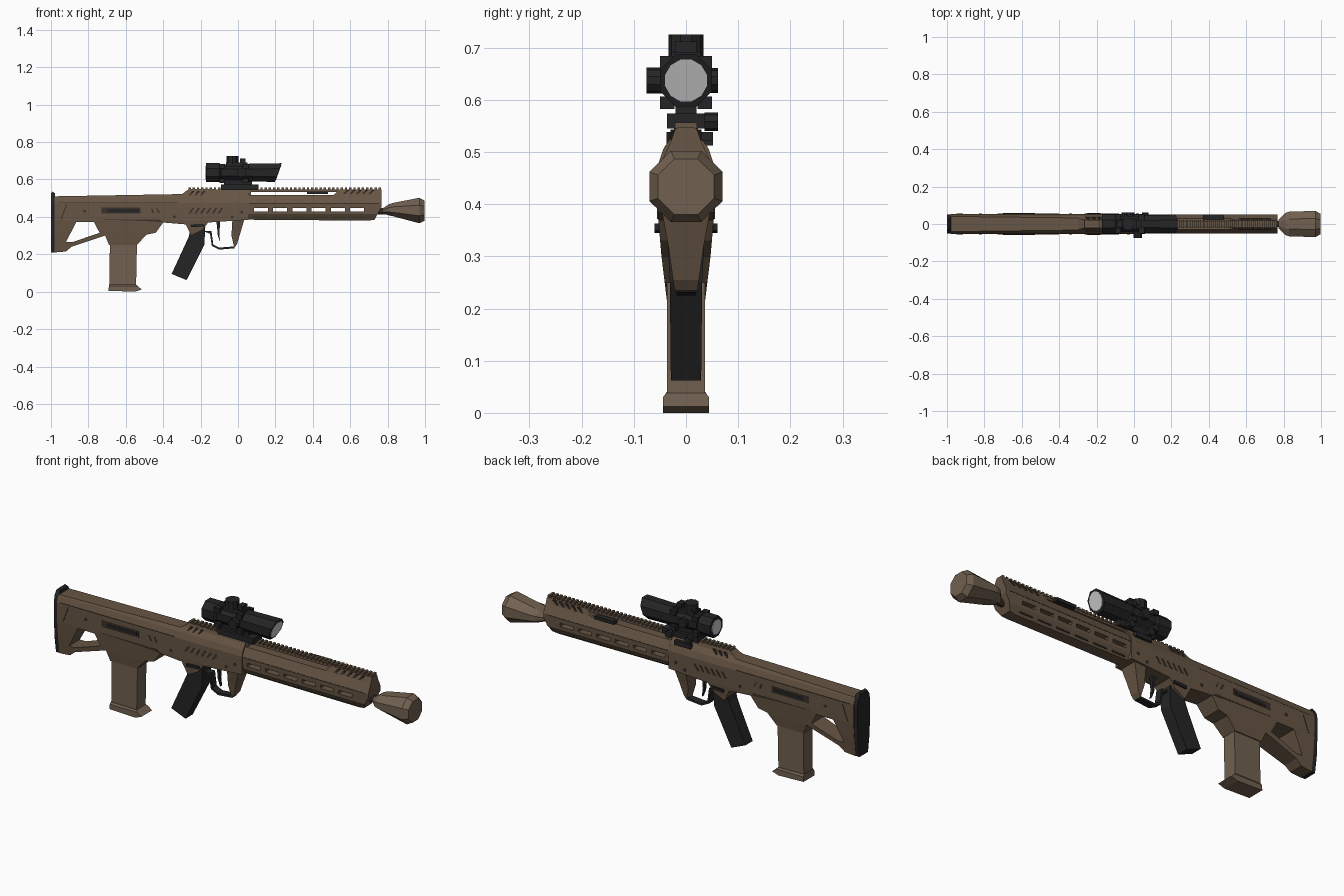
import bpy, bmesh, math
from mathutils import Vector


def mat(name, col):
    m = bpy.data.materials.new(name)
    m.diffuse_color = (*col, 1)
    return m


TAN = mat("tan polymer", (0.135, 0.092, 0.058))
LIGHT = mat("light tan", (0.165, 0.118, 0.080))
DARK = mat("dark brown", (0.045, 0.032, 0.022))
BLACK = mat("black", (0.018, 0.018, 0.019))
GLASS = mat("pale glass", (0.62, 0.62, 0.62))


def finish(bm, name, m):
    bmesh.ops.recalc_face_normals(bm, faces=bm.faces)
    me = bpy.data.meshes.new(name)
    bm.to_mesh(me)
    bm.free()
    me.materials.append(m)
    o = bpy.data.objects.new(name, me)
    bpy.context.collection.objects.link(o)
    return o


def prism(name, pts, m, y0, y1, widths=None):
    """Side outline (x, z) extruded over y; widths = [(z, half width)] shapes the flanks."""
    bm = bmesh.new()
    f = bm.faces.new([bm.verts.new((x, y0, z)) for x, z in pts])
    r = bmesh.ops.extrude_face_region(bm, geom=[f])
    for v in r["geom"]:
        if isinstance(v, bmesh.types.BMVert):
            v.co.y = y1
    if widths:
        for z, _ in widths:
            bmesh.ops.bisect_plane(bm, geom=bm.verts[:] + bm.edges[:] + bm.faces[:],
                                   plane_co=(0, 0, z), plane_no=(0, 0, 1), dist=1e-5)
        for v in bm.verts:
            v.co.y = math.copysign(half_width(widths, v.co.z), v.co.y)
    return finish(bm, name, m)


def half_width(widths, z):
    if z <= widths[0][0]:
        return widths[0][1]
    for (z0, w0), (z1, w1) in zip(widths, widths[1:]):
        if z <= z1:
            return w0 + (w1 - w0) * (z - z0) / (z1 - z0)
    return widths[-1][1]


def box(name, x0, x1, y0, y1, z0, z1, m):
    return prism(name, [(x0, z0), (x1, z0), (x1, z1), (x0, z1)], m, y0, y1)


def slanted(name, x, z0, z1, w, m, y0, y1, lean=0.02):
    return prism(name, [(x, z0), (x + w, z0), (x + w + lean, z1), (x + lean, z1)], m, y0, y1)


def loft(name, rings, m, n=8, shear=0.0):
    """Rings along x: (x, half depth, z low, z high)."""
    bm = bmesh.new()
    loops = []
    for x, ry, zl, zh in rings:
        zc, rz = (zl + zh) / 2, (zh - zl) / 2
        ring = []
        for i in range(n):
            a = 2 * math.pi * (i + 0.5) / n
            k = 1 / math.cos(math.pi / n)
            dz = rz * k * math.sin(a)
            ring.append(bm.verts.new((x + (shear * dz if x > 0.15 else 0), ry * k * math.cos(a), zc + dz)))
        loops.append(ring)
    for a, b in zip(loops, loops[1:]):
        for i in range(n):
            bm.faces.new((a[i], a[(i + 1) % n], b[(i + 1) % n], b[i]))
    bm.faces.new(loops[0])
    bm.faces.new(loops[-1])
    return finish(bm, name, m)


def tube(name, rings, m, zc, n=8, shear=0.0):
    return loft(name, [(x, r, zc - r, zc + r) for x, r in rings], m, n, shear)


def knob(name, loc, r, h, axis, m, n=10):
    bm = bmesh.new()
    bmesh.ops.create_cone(bm, cap_ends=True, segments=n, radius1=r, radius2=r, depth=h)
    rot = Vector((0, 0, 1)).rotation_difference(Vector(axis)).to_matrix()
    for v in bm.verts:
        v.co = rot @ v.co + Vector(loc)
    return finish(bm, name, m)


def cut(target, cutter):
    mod = target.modifiers.new("cut", "BOOLEAN")
    mod.operation, mod.solver, mod.object = "DIFFERENCE", "EXACT", cutter
    bpy.context.view_layer.objects.active = target
    bpy.ops.object.modifier_apply(modifier=mod.name)
    bpy.data.objects.remove(cutter)


# Stock and receiver with magazine well
BODY_W = [(0.21, 0.036), (0.30, 0.047), (0.38, 0.054), (0.475, 0.054), (0.505, 0.044), (0.53, 0.027), (0.555, 0.02)]
body = prism("receiver_and_stock", [
    (-0.98, 0.21), (-0.92, 0.215), (-0.89, 0.24), (-0.71, 0.30), (-0.69, 0.25), (-0.54, 0.25), (-0.49, 0.305),
    (-0.44, 0.315), (-0.40, 0.37), (-0.28, 0.36), (-0.25, 0.30), (-0.19, 0.33), (-0.16, 0.37), (0.06, 0.385),
    (0.06, 0.545), (-0.26, 0.55), (-0.30, 0.522), (-0.98, 0.51)], TAN, -0.05, 0.05, BODY_W)
cut(body, prism("stock_opening", [(-0.92, 0.265), (-0.885, 0.265), (-0.74, 0.315), (-0.77, 0.372), (-0.865, 0.372)],
                TAN, -0.2, 0.2))

# Butt pad
prism("butt_pad", [(-1.0, 0.21), (-0.978, 0.21), (-0.978, 0.525), (-0.99, 0.535), (-1.0, 0.525)], BLACK,
      -0.04, 0.04, [(0.21, 0.034), (0.3, 0.047), (0.47, 0.052), (0.505, 0.044), (0.535, 0.025)])

# Handguard with see-through slots
GUARD_W = [(0.38, 0.026), (0.415, 0.047), (0.475, 0.05), (0.518, 0.03)]
guard = prism("handguard", [(0.05, 0.385), (0.70, 0.38), (0.73, 0.385), (0.768, 0.455), (0.768, 0.518), (0.05, 0.518)],
              TAN, -0.05, 0.05, GUARD_W)
for i in range(6):
    x = 0.085 + i * 0.103
    cut(guard, box("slot", x, x + 0.075, -0.2, 0.2, 0.430, 0.448, TAN))
for s in (-1, 1):
    # Lower slots and long seams along the handguard
    for i in range(6):
        x = 0.08 + i * 0.105
        box("lower_slot", x, x + 0.075, s * 0.032, s * 0.0385, 0.393, 0.402, DARK)
    box("handguard_seam", 0.06, 0.75, s * 0.045, s * 0.0508, 0.470, 0.474, DARK)
    # Slanted vents near the front
    for i in range(5):
        slanted("front_vent", 0.56 + i * 0.034, 0.522, 0.543, 0.014, DARK, s * 0.02, s * 0.030)
    # Receiver vents and markings
    for i in range(6):
        slanted("receiver_vent", -0.265 + i * 0.031, 0.418, 0.448, 0.011, DARK, s * 0.05, s * 0.0555)
    for i in range(3):
        slanted("rail_vent", -0.265 + i * 0.03, 0.512, 0.538, 0.01, DARK, s * 0.02, s * 0.037)
    for x in (-0.455, -0.425):
        slanted("side_notch", x, 0.42, 0.445, 0.008, DARK, s * 0.05, s * 0.0555, -0.012)
    # Stock panel lines and pins
    box("stock_seam", -0.96, -0.32, s * 0.045, s * 0.0546, 0.4745, 0.478, DARK)
    slanted("stock_crease", -0.95, 0.385, 0.465, 0.006, DARK, s * 0.05, s * 0.0552, 0.03)
    prism("lower_trim", [(-0.73, 0.385), (-0.42, 0.385), (-0.40, 0.372), (-0.50, 0.378)], DARK, s * 0.05, s * 0.0552)
    for x, z in ((-0.82, 0.43), (-0.34, 0.40), (0.02, 0.425), (-0.03, 0.40)):
        knob("pin", (x, s * 0.053, z), 0.008, 0.006, (0, 1, 0), DARK, 8)
    # Ejection port and selector
    box("ejection_port", -0.73, -0.52, s * 0.05, s * 0.0558, 0.418, 0.45, DARK)
    box("port_cover", -0.70, -0.53, s * 0.05, s * 0.0575, 0.424, 0.441, BLACK)
    prism("selector", [(-0.25, 0.345), (-0.18, 0.35), (-0.18, 0.363), (-0.25, 0.36)], BLACK, s * 0.045, s * 0.06)

# Top rail with teeth
box("rail_base", 0.04, 0.768, -0.016, 0.016, 0.534, 0.547, TAN)
box("rail_rear_support", 0.04, 0.07, -0.02, 0.02, 0.51, 0.54, TAN)
prism("rail_front_support", [(0.51, 0.515), (0.768, 0.515), (0.768, 0.546), (0.54, 0.546)], TAN, -0.03, 0.03,
      [(0.515, 0.031), (0.546, 0.02)])
for i in range(46):
    x = -0.265 + i * 0.0226
    box("rail_tooth", x, x + 0.0125, -0.021, 0.021, 0.543, 0.557, TAN)
box("side_switch", 0.37, 0.48, 0.022, 0.052, 0.522, 0.538, BLACK)

# Magazine with flared base
prism("magazine", [(-0.688, 0.03), (-0.545, 0.03), (-0.54, 0.26), (-0.685, 0.26)], LIGHT, -0.036, 0.036)
prism("magazine_base", [(-0.692, 0.005), (-0.55, 0.0), (-0.515, 0.012), (-0.545, 0.038), (-0.69, 0.04)], LIGHT,
      -0.044, 0.044, [(0.0, 0.044), (0.03, 0.044), (0.04, 0.037)])

# Pistol grip
prism("grip", [(-0.355, 0.095), (-0.275, 0.062), (-0.18, 0.25), (-0.175, 0.345), (-0.25, 0.345), (-0.265, 0.29)],
      BLACK, -0.03, 0.03, [(0.06, 0.029), (0.25, 0.031), (0.345, 0.036)])

# Trigger, guard bow and front block
prism("guard_front_block", [(-0.03, 0.385), (0.035, 0.39), (-0.005, 0.255), (-0.02, 0.235), (-0.035, 0.30)], TAN,
      -0.03, 0.03, [(0.235, 0.022), (0.32, 0.034), (0.385, 0.046)])
prism("trigger_guard_bow", [(-0.19, 0.325), (-0.15, 0.31), (-0.14, 0.245), (-0.10, 0.225), (-0.02, 0.232),
                            (-0.02, 0.242), (-0.10, 0.236), (-0.132, 0.252), (-0.142, 0.325)], BLACK, -0.018, 0.018)
prism("trigger", [(-0.115, 0.375), (-0.095, 0.375), (-0.10, 0.31), (-0.095, 0.265), (-0.108, 0.30)], BLACK, -0.008, 0.008)

# Barrel tip and faceted muzzle cover
tube("barrel_tip", [(0.72, 0.017), (0.82, 0.017)], DARK, 0.43)
loft("muzzle_cover", [(0.772, 0.022, 0.418, 0.445), (0.808, 0.058, 0.408, 0.468), (0.83, 0.066, 0.403, 0.475),
                      (0.97, 0.070, 0.366, 0.502), (0.998, 0.054, 0.380, 0.487)], LIGHT)

# Scope body and lenses
ZC = 0.637
tube("scope_body", [(-0.17, 0.050), (-0.10, 0.050), (-0.09, 0.043), (0.03, 0.043), (0.05, 0.047), (0.215, 0.050)],
     BLACK, ZC, 8, 0.36)
tube("front_lens", [(0.21, 0.040), (0.2175, 0.040)], GLASS, ZC, 12, 0.36)
tube("rear_lens", [(-0.173, 0.036), (-0.165, 0.036)], GLASS, ZC, 12)
for x in (-0.085, 0.04):
    for s in (-1, 1):
        for z in (0.594, 0.672):
            box("ring_lug", x - 0.015, x + 0.015, s * 0.022, s * 0.05, z - 0.012, z + 0.012, BLACK)

# Scope turrets
box("turret_block", -0.065, 0.05, -0.028, 0.028, 0.67, 0.692, BLACK)
knob("top_turret", (-0.03, 0, 0.703), 0.034, 0.044, (0, 0, 1), BLACK)
box("top_sight", 0.01, 0.04, -0.02, 0.02, 0.69, 0.712, BLACK)
knob("side_turret", (0.02, -0.058, ZC), 0.025, 0.036, (0, 1, 0), BLACK)
knob("far_turret", (-0.02, 0.05, ZC), 0.024, 0.022, (0, 1, 0), BLACK)

# Scope mount
box("mount_base", -0.09, 0.11, -0.036, 0.036, 0.545, 0.574, BLACK)
box("mount_riser", -0.075, 0.075, -0.02, 0.02, 0.57, 0.60, BLACK)
for x in (-0.05, 0.06):
    knob("mount_knob", (x, 0.048, 0.558), 0.018, 0.026, (0, 1, 0), BLACK, 8)
box("mount_lever", -0.06, 0.03, 0.034, 0.052, 0.512, 0.535, BLACK)
